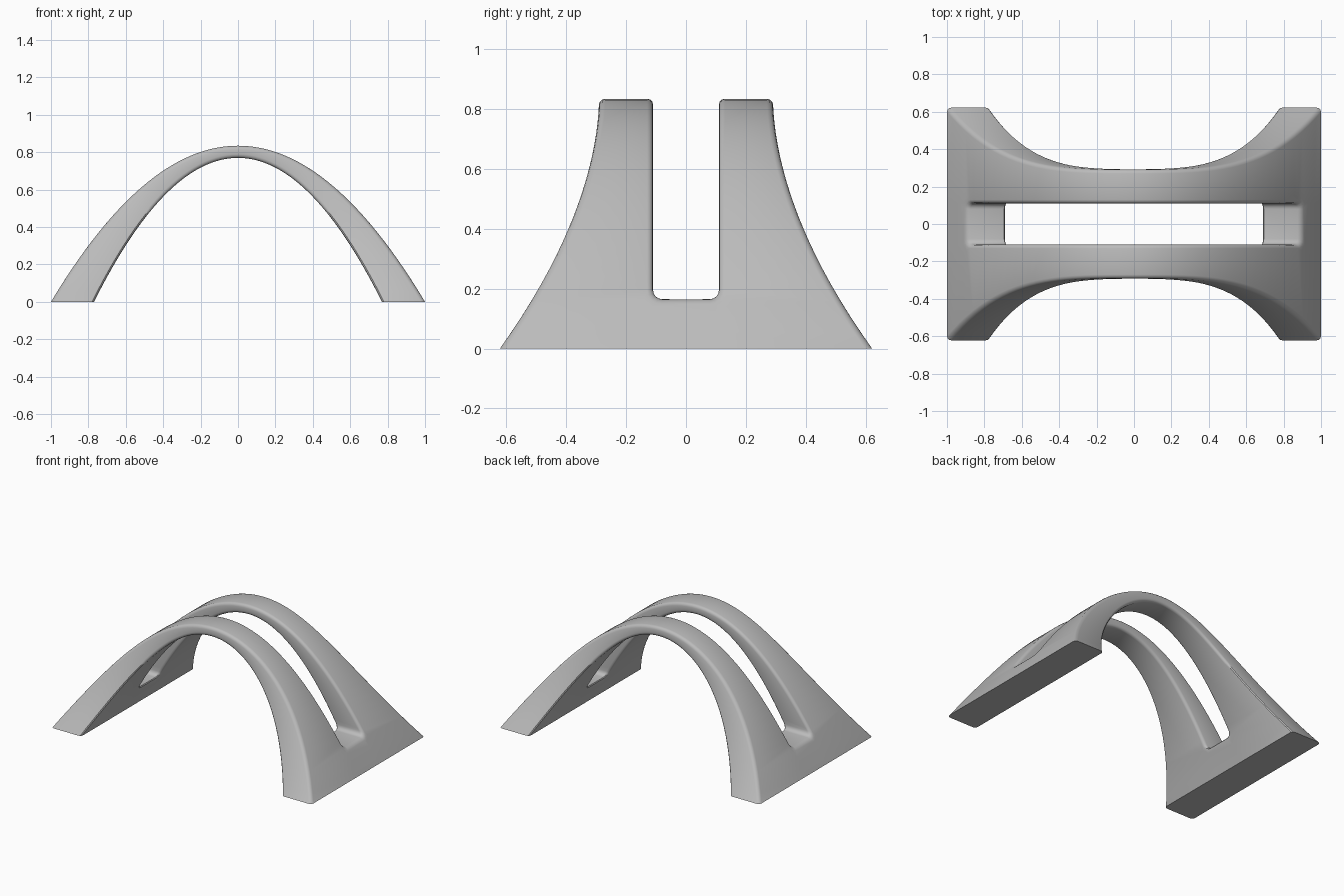
import bpy, bmesh, math

if "Cube" in bpy.data.objects:
    bpy.data.objects.remove(bpy.data.objects["Cube"])

H_OUT, H_IN = 0.835, 0.77      # crown heights of outer and inner parabolas
X_OUT, X_IN = 1.0, 0.77        # half spans at the ground
SLOT, FLOOR = 0.11, 0.165      # slot half width and floor height


def half_width(z):
    return 0.29 + 0.332 * max(0, 1 - z / H_OUT) ** 1.8


def outer_to_inner(z):
    # rows pair horizontally in the feet, then stretch evenly to the crown
    if z <= FLOOR:
        return z
    return FLOOR + (z - FLOOR) * (H_IN - FLOOR) / (H_OUT - FLOOR)


def parabola_x(z, span, height):
    return span * math.sqrt(max(0, 1 - z / height))


# Rows along the arch: foot, slotted span, foot
u_floor = math.sqrt(1 - FLOOR / H_OUT)
FOOT, SPAN = 3, 48
us = [-1 + (1 - u_floor) * i / FOOT for i in range(FOOT)]
us += [-u_floor + 2 * u_floor * i / SPAN for i in range(SPAN + 1)]
us += [u_floor + (1 - u_floor) * i / FOOT for i in range(1, FOOT + 1)]

bm = bmesh.new()
rows = []
for u in us:
    zo = H_OUT * (1 - u * u)
    zi = outer_to_inner(zo)
    sign = math.copysign(1, u)
    row = []
    for z, x in ((zo, u), (zi, sign * parabola_x(zi, X_IN, H_IN))):
        w = half_width(z)
        row.append([bm.verts.new((x, y, z)) for y in (-w, -SLOT, SLOT, w)])
    rows.append(row)

# Skin: outer, inner, outside flanks, slot walls
for i in range(len(rows) - 1):
    (ao, ai), (bo, bi) = rows[i], rows[i + 1]
    slotted = FOOT <= i < FOOT + SPAN
    for c in range(3):
        if c == 1 and slotted:
            continue
        bm.faces.new((ao[c], bo[c], bo[c + 1], ao[c + 1]))
        bm.faces.new((ai[c], ai[c + 1], bi[c + 1], bi[c]))
    for c in ((0, 1, 2, 3) if slotted else (0, 3)):
        bm.faces.new((ao[c], ai[c], bi[c], bo[c]))

# Soles and slot floors
for k in (0, len(rows) - 1):
    o, n = rows[k]
    for c in range(3):
        bm.faces.new((o[c], o[c + 1], n[c + 1], n[c]))
floor_edges = []
for k in (FOOT, FOOT + SPAN):
    o, n = rows[k]
    bm.faces.new((o[1], o[2], n[2], n[1]))
    floor_edges += [bm.edges.get((o[c], n[c])) for c in (1, 2)]
loose = [v for v in bm.verts if not v.link_faces]
bmesh.ops.delete(bm, geom=loose, context='VERTS')
bmesh.ops.recalc_face_normals(bm, faces=bm.faces)

# Round the slot floor corners, then soften every rim except the soles
bmesh.ops.bevel(bm, geom=floor_edges, offset=0.03, segments=4, profile=0.5,
                affect='EDGES', clamp_overlap=False)
bmesh.ops.recalc_face_normals(bm, faces=bm.faces)
rims = [e for e in bm.edges if len(e.link_faces) == 2
        and e.calc_face_angle() > math.radians(35)
        and max(v.co.z for v in e.verts) > 0.001]
bmesh.ops.bevel(bm, geom=rims, offset=0.02, segments=3, profile=0.5,
                affect='EDGES', clamp_overlap=False)
bmesh.ops.recalc_face_normals(bm, faces=bm.faces)

mesh = bpy.data.meshes.new("slotted_arch")
bm.to_mesh(mesh)
bm.free()
arch = bpy.data.objects.new("slotted_arch", mesh)
bpy.context.collection.objects.link(arch)

grey = bpy.data.materials.new("plain grey")
grey.diffuse_color = (0.5, 0.5, 0.5, 1)
grey.use_nodes = True
grey.node_tree.nodes["Principled BSDF"].inputs["Base Color"].default_value = grey.diffuse_color
mesh.materials.append(grey)

bpy.context.view_layer.objects.active = arch
arch.select_set(True)
bpy.ops.object.shade_smooth_by_angle(angle=math.radians(35))
